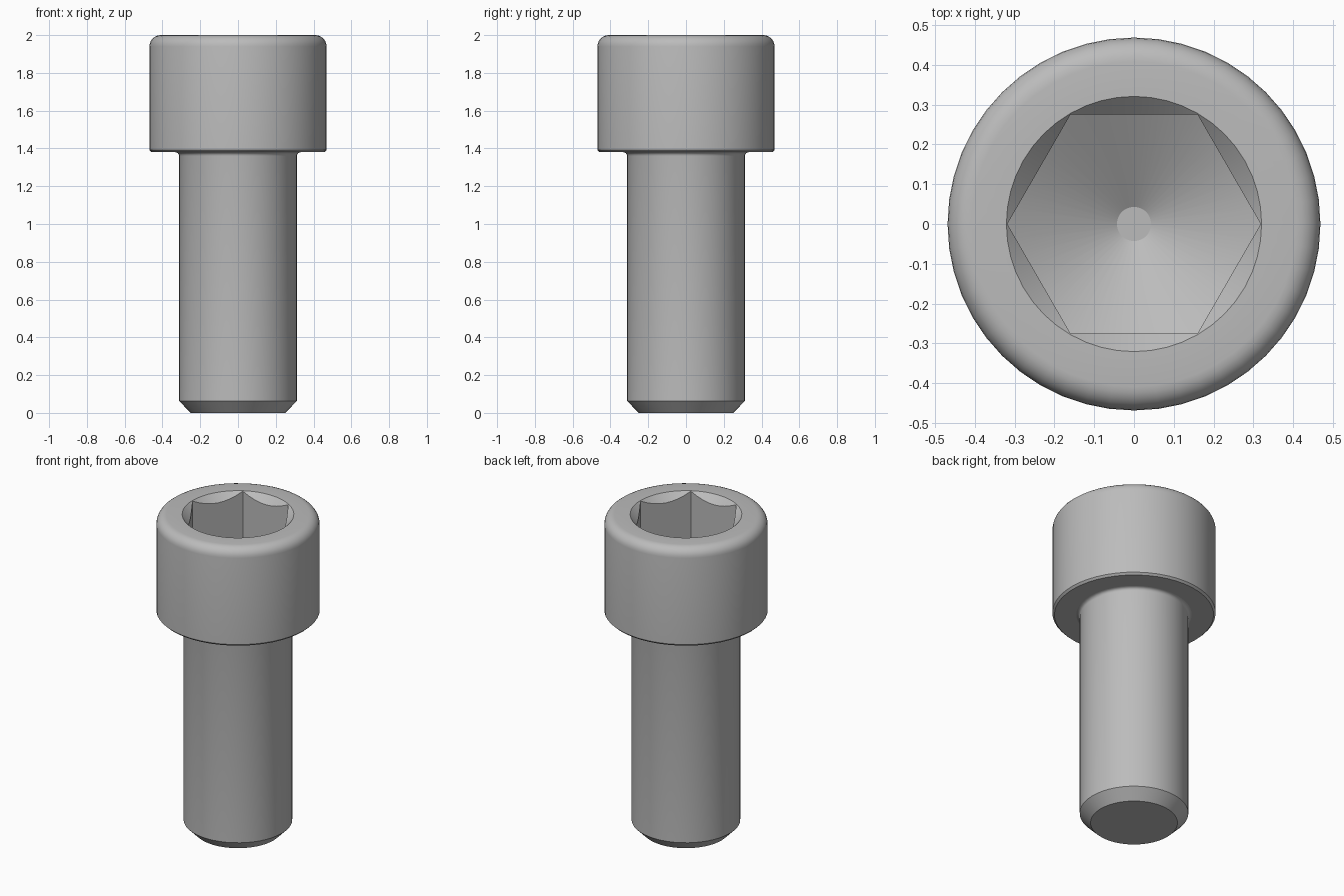
import bpy, bmesh, math

SEG = 48            # divisible by six, so the hex corners fall on segments
APOTHEM = 0.276     # half the hex width across flats
RIM = 0.321         # radius of the socket countersink
SOCKET_Z = 1.69     # where the hex corners meet the drilled floor
DRILL = math.tan(math.radians(31))

if "Cube" in bpy.data.objects:
    bpy.data.objects.remove(bpy.data.objects["Cube"], do_unlink=True)

steel = bpy.data.materials.new("grey steel")
steel.use_nodes = True
colour = (0.5, 0.5, 0.5, 1)
steel.diffuse_color = colour
steel.node_tree.nodes["Principled BSDF"].inputs["Base Color"].default_value = colour


def circle(r, z):
    return lambda a: (r, z)


def hexagon(height):
    """Hex outline whose height follows a cone, given height(radius)."""
    def point(a):
        r = APOTHEM / math.cos(a % (math.pi / 3) - math.pi / 6)
        return r, height(r)
    return point


def arc(cr, cz, radius, start, end, steps):
    """Profile points along an arc, angles in degrees."""
    angles = [math.radians(start + (end - start) * i / steps) for i in range(steps + 1)]
    return [circle(cr + radius * math.cos(t), cz + radius * math.sin(t)) for t in angles]


def loft(name, rings, cap_start=False, cap_end=False):
    """Join rings from the underside outwards and up into one skin."""
    bm = bmesh.new()
    loops = []
    for ring in rings:
        loop = []
        for i in range(SEG):
            a = math.tau * i / SEG
            r, z = ring(a)
            loop.append(bm.verts.new((r * math.cos(a), r * math.sin(a), z)))
        loops.append(loop)
    for low, high in zip(loops, loops[1:]):
        for i in range(SEG):
            j = (i + 1) % SEG
            bm.faces.new((low[i], low[j], high[j], high[i]))
    if cap_start:
        bm.faces.new(loops[0][::-1])
    if cap_end:
        bm.faces.new(loops[-1])
    mesh = bpy.data.meshes.new(name)
    bm.to_mesh(mesh)
    bm.free()
    mesh.materials.append(steel)
    obj = bpy.data.objects.new(name, mesh)
    bpy.context.collection.objects.link(obj)
    bpy.ops.object.select_all(action='DESELECT')
    obj.select_set(True)
    bpy.context.view_layer.objects.active = obj
    bpy.ops.object.shade_smooth_by_angle(angle=math.radians(30))
    return obj


# Shank with chamfered end and a small fillet under the head
loft("shank",
     [circle(0.25, 0), circle(0.312, 0.063)] + arc(0.332, 1.36, 0.02, 180, 90, 4),
     cap_start=True)

# Head: underside, edge chamfer, rounded top edge, countersunk hex socket
tip = 0.043
corner = APOTHEM / math.cos(math.pi / 6)
floor = lambda r: SOCKET_Z - (corner - r) * DRILL
loft("socket_head",
     [circle(0.332, 1.38), circle(0.457, 1.38), circle(0.469, 1.392)]
     + arc(0.409, 1.94, 0.06, 0, 90, 6)
     + [circle(RIM, 2),
        hexagon(lambda r: 2 - (RIM - r)),
        hexagon(floor),
        circle(tip, floor(tip))],
     cap_end=True)
